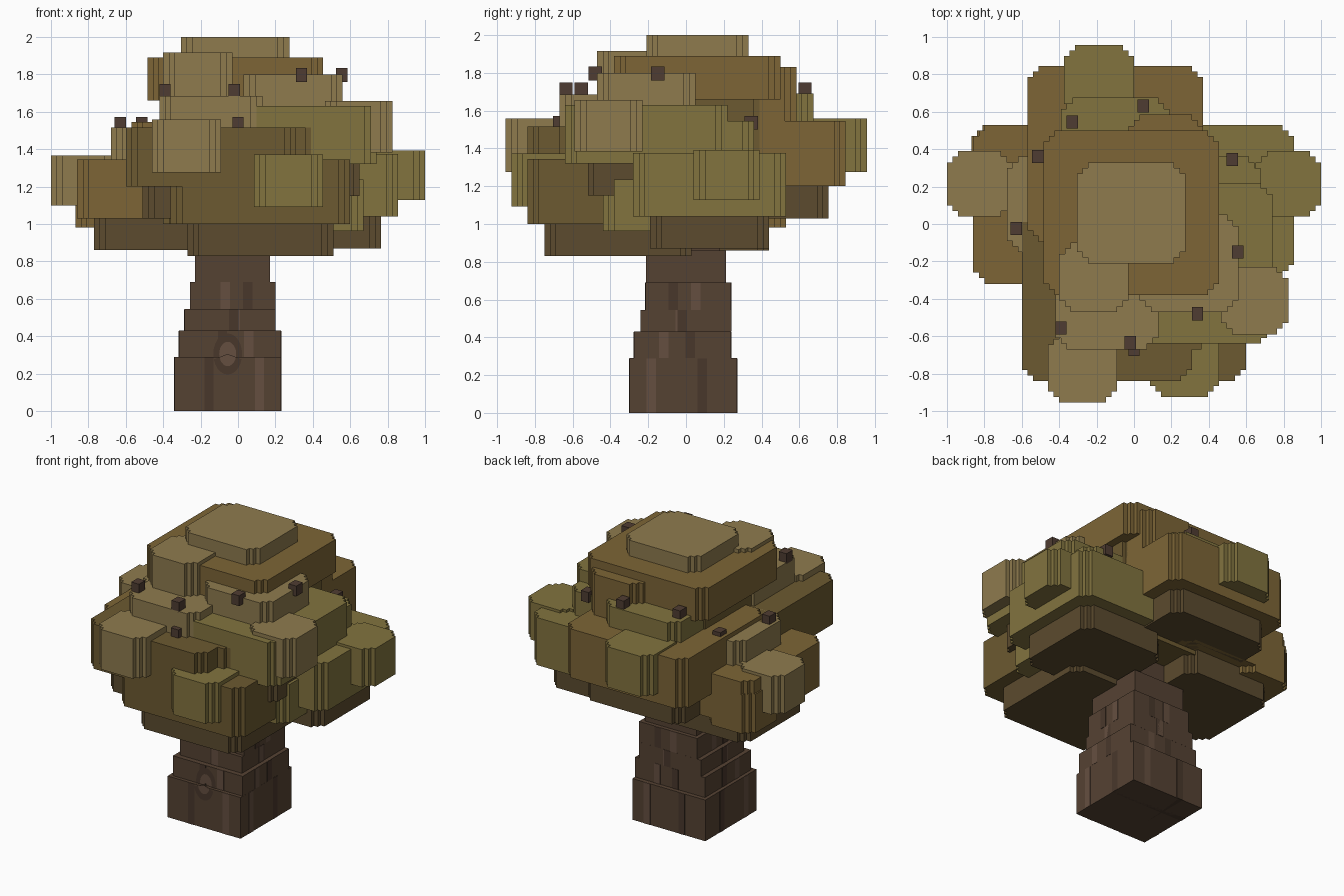
import bpy, bmesh, math

if "Cube" in bpy.data.objects:
    bpy.data.objects.remove(bpy.data.objects["Cube"])


def mat(name, rgb):
    m = bpy.data.materials.new(name)
    m.diffuse_color = [(int(rgb[i:i + 2], 16) / 255) ** 2.2 for i in (0, 2, 4)] + [1]
    m.use_nodes = True
    m.node_tree.nodes["Principled BSDF"].inputs["Base Color"].default_value = m.diffuse_color
    return m


TAN = mat("tan_leaf", "8d7a4f")
BROWN = mat("brown_leaf", "7c6539")
OLIVE = mat("olive_leaf", "817341")
UMBER = mat("umber_leaf", "6c5a34")
SHADE = mat("shaded_leaf", "5c4c32")
BARK = mat("bark", "564436")
DARK = mat("dark_bark", "4a3a2f")
PALE = mat("pale_bark", "655042")
BUD = mat("bud", "503f35")


def finish(name, bm, material):
    bmesh.ops.recalc_face_normals(bm, faces=bm.faces)
    me = bpy.data.meshes.new(name)
    bm.to_mesh(me)
    bm.free()
    me.materials.append(material)
    bpy.context.collection.objects.link(bpy.data.objects.new(name, me))


def block(name, material, cx, cy, sx, sy, z0, z1, step=0.03):
    """Upright block whose vertical corners are cut into two small stairs."""
    a, b, s = sx / 2, sy / 2, step
    q = [(a, b)]
    if s:
        q = [(a, b - 2 * s), (a - s, b - 2 * s), (a - s, b - s), (a - 2 * s, b - s), (a - 2 * s, b)]
    pts = q + [(-x, y) for x, y in q[::-1]] + [(-x, -y) for x, y in q] + [(x, -y) for x, y in q[::-1]]
    bm = bmesh.new()
    face = bm.faces.new([bm.verts.new((cx + x, cy + y, z0)) for x, y in pts])
    ext = bmesh.ops.extrude_face_region(bm, geom=[face])
    top = [v for v in ext["geom"] if isinstance(v, bmesh.types.BMVert)]
    bmesh.ops.translate(bm, verts=top, vec=(0, 0, z1 - z0))
    finish(name, bm, material)


def lobe(name, material, slab, cx, cy, sx, sy, z0, z1, rise=0.17):
    """Leaf mass with a shaded pad below and a smaller slab on top."""
    block(name + "_pad", SHADE, cx, cy, sx - .18, sy - .18, z0 - .17, z0 + .01)
    block(name + "_mass", material, cx, cy, sx, sy, z0, z1)
    block(name + "_slab", slab, cx, cy, sx - .36, sy - .34, z1 - .01, z1 + rise)


def bump(name, material, cx, cy, cz, size):
    """Small cushion pushed into a leaf mass."""
    h = .38 * size
    block(name + "_bump", material, cx, cy, size, size, cz - h, cz + h)


# Trunk tiers, with a few bark streaks on the faces
z = 0
for i, (cx, cy, sx, sy, top) in enumerate([
        (-.055, -.015, .57, .57, .29), (-.043, -.018, .545, .515, .43), (-.043, 0, .485, .48, .545),
        (-.028, .012, .455, .455, .69), (-.03, 0, .40, .425, .86), (-.03, .065, .35, .23, 1.1)]):
    block("trunk_tier", BARK, cx, cy, sx, sy, z, top, step=0)
    if i < 4:
        for m, off in ((DARK, -.1 + .06 * i), (PALE, .17 - .07 * i)):
            block("bark_streak", m, cx + off, cy, .05, sy + .004, z, top - .001, step=0)
            block("bark_streak", m, cx, cy - off, sx + .004, .05, z, top - .001, step=0)
    z = top


# Knot on the front, laid on the faces of the two lowest tiers
def knot(name, material, r0, r1):
    bm = bmesh.new()
    n = 24
    for i in range(n):
        t0, t1 = [2 * math.pi * (i + j) / n for j in (0, 1)]
        y = -.304 if .305 + r1 * math.sin((t0 + t1) / 2) < .29 else -.279
        corners = [(r0, t0), (r1, t0), (r1, t1), (r0, t1)]
        bm.faces.new([bm.verts.new((-.055 + .7 * r * math.cos(t), y, .305 + r * math.sin(t))) for r, t in corners])
    finish(name, bm, material)


knot("knot_ring", DARK, .065, .11)
knot("knot_heart", PALE, .001, .065)

# Canopy lobes around a hidden core
block("core", UMBER, 0, .02, .8, .8, 1.0, 1.67)
lobe("front", UMBER, UMBER, .12, -.36, .96, .96, 1.0, 1.345)
lobe("front_left", UMBER, TAN, -.145, -.385, .91, .91, 1.2, 1.515)
lobe("left", BROWN, TAN, -.435, .105, .85, .85, 1.03, 1.345)
lobe("right", OLIVE, OLIVE, .44, .125, .83, .81, 1.04, 1.375)
lobe("upper_right", OLIVE, TAN, .295, -.21, .89, .86, 1.32, 1.63)
lobe("back", BROWN, OLIVE, -.1, .375, .94, .94, 1.2, 1.545, rise=.145)
lobe("crown", BROWN, TAN, -.015, .06, .94, .88, 1.66, 1.89, rise=.11)

# Bumps
bump("front_left", TAN, -.275, -.77, 1.417, .37)
bump("front_right", OLIVE, .27, -.74, 1.232, .37)
bump("left", TAN, -.825, .215, 1.232, .35)
bump("left_back", BROWN, -.69, .35, 1.118, .36)
bump("right", OLIVE, .825, .215, 1.26, .35)
bump("right_front", OLIVE, .49, -.26, 1.1, .36)
bump("upper_right", TAN, .645, -.41, 1.52, .36)
bump("back", OLIVE, -.187, .77, 1.417, .375)
bump("crown_front", TAN, -.215, -.285, 1.775, .37)
bump("crown_back", BROWN, .17, .385, 1.68, .4)

# Little buds resting on the slabs, listed per level
BUDS = {1.805: [(.34, -.48), (.555, -.15)],
        1.72: [(-.39, -.555), (-.02, -.635), (.05, .63), (-.33, .545)],
        1.545: [(0, -.67), (-.63, -.025), (-.515, .36), (.525, .345)]}
for z, places in BUDS.items():
    for x, y in places:
        block("bud", BUD, x, y, .06, .07, z - .045, z + .028, step=0)
